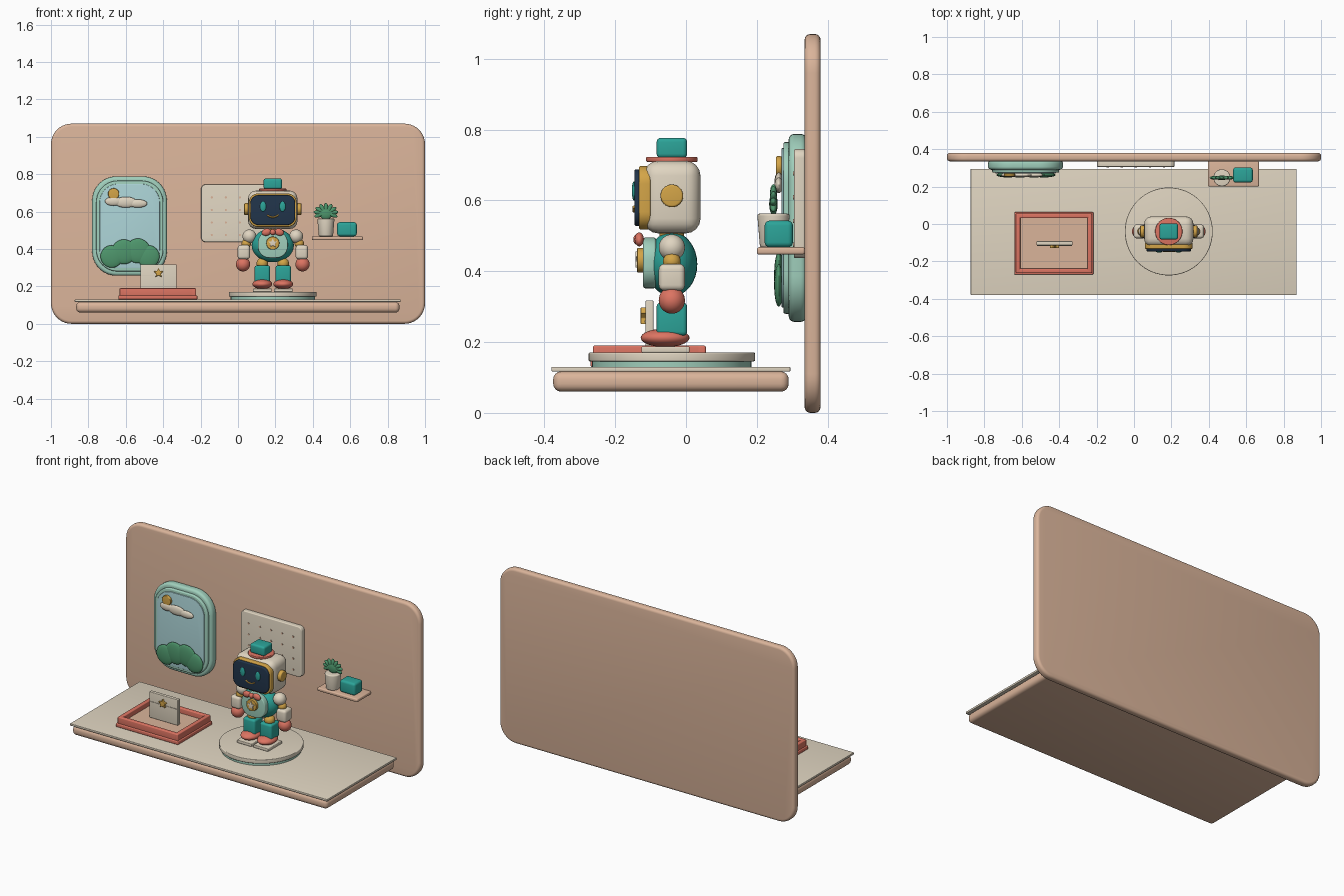
import bpy, bmesh, math
from mathutils import Matrix, Vector

if "Cube" in bpy.data.objects:
    bpy.data.objects.remove(bpy.data.objects["Cube"], do_unlink=True)


# Materials
def material(name, rgb):
    linear = [((c / 255 + 0.055) / 1.055) ** 2.4 for c in rgb] + [1]
    m = bpy.data.materials.new(name)
    m.use_nodes = True
    m.diffuse_color = linear
    m.node_tree.nodes["Principled BSDF"].inputs["Base Color"].default_value = linear
    return m


TAN = material("warm tan", (218, 180, 154))
CREAM = material("cream", (224, 213, 193))
CORAL = material("coral", (220, 116, 98))
TEAL = material("teal", (44, 164, 153))
MINT = material("mint", (160, 207, 188))
SKY = material("sky blue", (172, 212, 215))
NAVY = material("navy", (33, 52, 74))
GOLD = material("gold", (212, 165, 72))
GREEN = material("leaf green", (78, 150, 108))


# Shape helpers
def finish(name, bm, mat, bevel=0, segments=4):
    bmesh.ops.recalc_face_normals(bm, faces=bm.faces)
    if bevel:
        sharp = [e for e in bm.edges if e.calc_face_angle(0) > 0.6]
        bmesh.ops.bevel(bm, geom=sharp, offset=bevel, segments=segments,
                        profile=0.5, affect='EDGES', clamp_overlap=True)
    mesh = bpy.data.meshes.new(name)
    bm.to_mesh(mesh)
    bm.free()
    mesh.materials.append(mat)
    ob = bpy.data.objects.new(name, mesh)
    bpy.context.collection.objects.link(ob)
    bpy.ops.object.select_all(action='DESELECT')
    ob.select_set(True)
    bpy.context.view_layer.objects.active = ob
    bpy.ops.object.shade_smooth_by_angle(angle=math.radians(40))
    return ob


def box(name, mat, xs, ys, zs, bevel=0):
    lo, hi = Vector((xs[0], ys[0], zs[0])), Vector((xs[1], ys[1], zs[1]))
    bm = bmesh.new()
    bmesh.ops.create_cube(bm, size=1, matrix=Matrix.Translation((lo + hi) / 2)
                          @ Matrix.Diagonal(hi - lo).to_4x4())
    return finish(name, bm, mat, bevel)


def ball(name, mat, center, radii, tilt=0):
    bm = bmesh.new()
    bmesh.ops.create_uvsphere(bm, u_segments=32, v_segments=16, radius=1,
                              matrix=Matrix.Translation(center)
                              @ Matrix.Rotation(tilt, 4, 'Y')
                              @ Matrix.Diagonal(radii).to_4x4())
    return finish(name, bm, mat)


def disc(name, mat, center, radius, depth, axis='Z', bevel=0, sides=48, top=None):
    turn = {'Z': Matrix(), 'Y': Matrix.Rotation(math.pi / 2, 4, 'X'),
            'X': Matrix.Rotation(math.pi / 2, 4, 'Y')}[axis]
    bm = bmesh.new()
    bmesh.ops.create_cone(bm, cap_ends=True, segments=sides, radius1=radius,
                          radius2=top or radius, depth=depth,
                          matrix=Matrix.Translation(center) @ turn)
    return finish(name, bm, mat, bevel)


def prism(name, mat, outline, ys, bevel=0):
    bm = bmesh.new()
    face = bm.faces.new([bm.verts.new((x, ys[0], z)) for x, z in outline])
    ext = bmesh.ops.extrude_face_region(bm, geom=[face])["geom"]
    moved = [v for v in ext if isinstance(v, bmesh.types.BMVert)]
    bmesh.ops.translate(bm, verts=moved, vec=(0, ys[1] - ys[0], 0))
    return finish(name, bm, mat, bevel)


def rounded(xs, zs, r, steps=10):
    corners = [(xs[1] - r, zs[1] - r), (xs[0] + r, zs[1] - r),
               (xs[0] + r, zs[0] + r), (xs[1] - r, zs[0] + r)]
    return [(cx + r * math.cos(a), cz + r * math.sin(a))
            for k, (cx, cz) in enumerate(corners)
            for a in [math.pi / 2 * (k + i / steps) for i in range(steps + 1)]]


def star(cx, cz, r):
    return [(cx + q * math.sin(i * math.pi / 5), cz + q * math.cos(i * math.pi / 5))
            for i in range(10) for q in [r if i % 2 == 0 else r * 0.5]]


# Back wall and desk
prism("back_wall", TAN, rounded((-1, 1), (0, 1.07), 0.11), (0.335, 0.38), 0.016)
box("desk_body", TAN, (-0.865, 0.863), (-0.375, 0.29), (0.06, 0.117), 0.022)
box("desk_top", CREAM, (-0.873, 0.87), (-0.38, 0.295), (0.117, 0.13), 0.003)

# Window with sun, cloud and bushes
prism("window_frame", MINT, rounded((-0.78, -0.38), (0.257, 0.788), 0.13), (0.29, 0.34), 0.016)
prism("window_rim", MINT, rounded((-0.758, -0.4), (0.28, 0.765), 0.115), (0.275, 0.3), 0.006)
prism("window_glass", SKY, rounded((-0.74, -0.418), (0.297, 0.748), 0.1), (0.27, 0.3), 0.003)
disc("window_sun", GOLD, (-0.665, 0.262, 0.695), 0.03, 0.016, 'Y', 0.004)
for x, z, w, h in ((-0.665, 0.655, 0.047, 0.024), (-0.6, 0.65, 0.06, 0.029), (-0.535, 0.643, 0.05, 0.022)):
    ball("window_cloud", CREAM, (x, 0.262, z), (w, 0.012, h))
for x, z, r in ((-0.675, 0.36, 0.06), (-0.61, 0.385, 0.066), (-0.535, 0.39, 0.066), (-0.48, 0.36, 0.06)):
    ball("window_bush", GREEN, (x, 0.262, z), (r, 0.013, r))

# Pegboard
prism("pegboard", CREAM, rounded((-0.197, 0.217), (0.437, 0.745), 0.025), (0.305, 0.336), 0.005)
for col in range(5):
    for row in range(4):
        disc("peg_hole", TAN, (-0.14 + col * 0.075, 0.304, 0.475 + row * 0.067),
             0.006, 0.004, 'Y', sides=12)

# Shelf with potted plant and small box
box("shelf", TAN, (0.395, 0.668), (0.2, 0.336), (0.447, 0.468), 0.007)
disc("plant_pot", CREAM, (0.47, 0.247, 0.515), 0.038, 0.095, bevel=0.006, top=0.046)
ball("plant_heart", GREEN, (0.47, 0.247, 0.59), (0.035, 0.012, 0.032))
for i in range(9):
    a = math.radians(-112 + 28 * i)
    ball("plant_leaf", GREEN, (0.47 + 0.038 * math.sin(a), 0.247, 0.592 + 0.026 * math.cos(a)),
         (0.012, 0.01, 0.028), a)
box("shelf_box", TEAL, (0.53, 0.635), (0.222, 0.302), (0.468, 0.543), 0.014)

# Tray with standing card
X0, X1, Y0, Y1, RIM = -0.64, -0.217, -0.27, 0.063, 0.032
box("tray_base", CORAL, (X0, X1), (Y0, Y1), (0.13, 0.152), 0.005)
box("tray_floor", TAN, (X0 + RIM, X1 - RIM), (Y0 + RIM, Y1 - RIM), (0.15, 0.16))
I = 0.007
for xs in ((X0 + I, X0 + RIM), (X1 - RIM, X1 - I)):
    box("tray_side", CORAL, xs, (Y0 + I, Y1 - I), (0.145, 0.19), 0.005)
for ys in ((Y0 + I, Y0 + RIM), (Y1 - RIM, Y1 - I)):
    box("tray_end", CORAL, (X0 + I, X1 - I), ys, (0.145, 0.19), 0.005)
box("card", CREAM, (-0.522, -0.328), (-0.114, -0.092), (0.16, 0.318), 0.004)
box("card_fold", CREAM, (-0.518, -0.332), (-0.117, -0.11), (0.255, 0.261))
prism("card_star", GOLD, star(-0.425, 0.272, 0.027), (-0.128, -0.112), 0.002)

# Turntable
CX, CY = 0.186, -0.04
disc("turntable_base", MINT, (CX, CY, 0.138), 0.225, 0.018, sides=64)
disc("turntable_top", CREAM, (CX, CY, 0.158), 0.235, 0.025, bevel=0.004, sides=64)

# Robot head and face
box("head", CREAM, (CX - 0.132, CX + 0.132), (-0.12, 0.041), (0.507, 0.712), 0.042)
prism("face_frame", GOLD, rounded((CX - 0.128, CX + 0.128), (0.518, 0.697), 0.05), (-0.133, -0.1), 0.005)
prism("face_screen", NAVY, rounded((CX - 0.12, CX + 0.12), (0.528, 0.688), 0.045), (-0.146, -0.11), 0.006)
for s in (-1, 1):
    ball("eye", TEAL, (CX + s * 0.052, -0.147, 0.627), (0.016, 0.006, 0.027))
    disc("ear", GOLD, (CX + s * 0.138, CY, 0.613), 0.032, 0.03, 'X', 0.006)
smile = bpy.data.curves.new("mouth", 'CURVE')
smile.dimensions = '3D'
smile.bevel_depth = 0.004
smile.use_fill_caps = True
spline = smile.splines.new('POLY')
spline.points.add(8)
for i, p in enumerate(spline.points):
    t = i / 4 - 1
    p.co = (CX + 0.03 * t, -0.147, 0.57 + 0.012 * t * t, 1)
smile.materials.append(GOLD)
bpy.context.collection.objects.link(bpy.data.objects.new("mouth", smile))

# Hat
disc("hat_brim", CORAL, (CX, CY, 0.716), 0.073, 0.014, bevel=0.004)
box("hat_crown", TEAL, (CX - 0.049, CX + 0.049), (CY - 0.043, CY + 0.043), (0.72, 0.777), 0.012)

# Torso, chest plate, badge and bow tie
disc("neck", GOLD, (CX, CY, 0.5), 0.035, 0.05)
ball("torso", TEAL, (CX, CY, 0.42), (0.113, 0.072, 0.091))
prism("chest_plate", MINT, rounded((CX - 0.08, CX + 0.08), (0.352, 0.495), 0.062), (-0.121, -0.085), 0.006)
disc("badge", GOLD, (CX, -0.128, 0.431), 0.035, 0.02, 'Y', 0.003)
prism("badge_star", CREAM, star(CX, 0.431, 0.025), (-0.143, -0.13), 0.001)
ball("bow_knot", CORAL, (CX, -0.135, 0.49), (0.015, 0.014, 0.016))

# Paired parts: bow wings, arms and legs
for s in (-1, 1):
    ball("bow_wing", CORAL, (CX + s * 0.034, -0.132, 0.49), (0.026, 0.013, 0.019), s * 0.25)
    ball("shoulder", CREAM, (CX + s * 0.125, CY, 0.467), (0.037, 0.037, 0.037))
    ball("elbow", GOLD, (CX + s * 0.142, CY, 0.428), (0.025, 0.025, 0.025))
    ax = CX + s * 0.155
    box("forearm", CREAM, (ax - 0.033, ax + 0.033), (CY - 0.037, CY + 0.037), (0.345, 0.421), 0.016)
    ball("hand", CORAL, (ax + s * 0.004, CY, 0.318), (0.038, 0.037, 0.038))
    lx = CX + s * 0.056
    ball("hip", GOLD, (lx, CY, 0.322), (0.031, 0.031, 0.031))
    box("leg", TEAL, (lx - 0.041, lx + 0.041), (CY - 0.043, CY + 0.043), (0.218, 0.312), 0.012)
    ball("foot", CORAL, (lx, -0.059, 0.212), (0.053, 0.069, 0.026))
    box("foot_plate", CREAM, (lx - 0.05, lx + 0.05), (-0.126, 0.01), (0.17, 0.188), 0.004)
